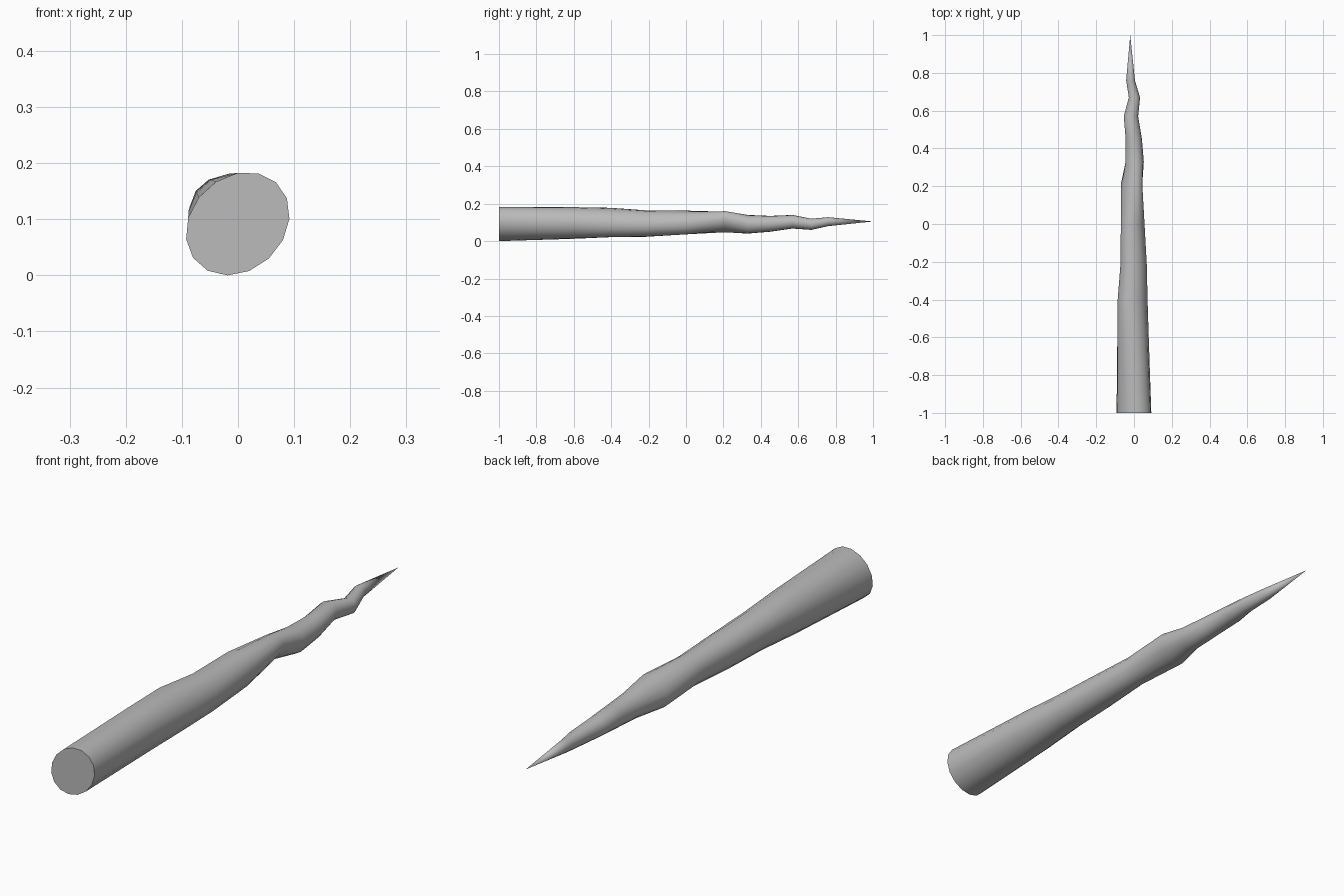
import bpy, bmesh, math

if "Cube" in bpy.data.objects:
    bpy.data.objects.remove(bpy.data.objects["Cube"])

SIDES = 15

# Cross-sections along the length: y, x min, x max, z min, z max, diagonal skew
SECTIONS = [
    (-1.00, -0.093, 0.092, 0.000, 0.184, 0.0016),
    (-0.60, -0.090, 0.078, 0.012, 0.182, 0.0000),
    (-0.40, -0.087, 0.072, 0.020, 0.178, -0.0010),
    (-0.22, -0.073, 0.068, 0.022, 0.165, -0.0005),
    (0.00, -0.070, 0.056, 0.035, 0.163, -0.0007),
    (0.21, -0.070, 0.045, 0.047, 0.160, 0.0014),
    (0.33, -0.045, 0.052, 0.040, 0.140, 0.0000),
    (0.45, -0.045, 0.042, 0.050, 0.135, 0.0000),
    (0.57, -0.055, 0.022, 0.067, 0.140, 0.0000),
    (0.67, -0.028, 0.032, 0.060, 0.120, 0.0000),
    (0.76, -0.042, 0.005, 0.080, 0.128, 0.0000),
]
TIP = (-0.02, 1.0, 0.105)


def skewed_ring(bm, y, x0, x1, z0, z1, skew):
    """Ellipse that fills the given box, leaning along a diagonal by skew."""
    cx, cz, hx, hz = (x0 + x1) / 2, (z0 + z1) / 2, (x1 - x0) / 2, (z1 - z0) / 2
    lean = skew / hx
    rest = math.sqrt(max(hz * hz - lean * lean, 0.0))
    ring = []
    for i in range(SIDES):
        a = 2 * math.pi * i / SIDES
        # start the angle so that the corners line up between sections
        a -= math.atan2(lean, rest) / 2
        c, s = math.cos(a), math.sin(a)
        ring.append(bm.verts.new((cx + hx * c, y, cz + lean * c + rest * s)))
    return ring


# Tapering gnarled spike
bm = bmesh.new()
rings = [skewed_ring(bm, *section) for section in SECTIONS]
tip = bm.verts.new(TIP)
for a, b in zip(rings, rings[1:]):
    for i in range(SIDES):
        j = (i + 1) % SIDES
        bm.faces.new((a[i], a[j], b[j], b[i]))
for i in range(SIDES):
    bm.faces.new((rings[-1][i], rings[-1][(i + 1) % SIDES], tip))

# Flat butt end
bm.faces.new(rings[0])
bmesh.ops.recalc_face_normals(bm, faces=bm.faces)

mesh = bpy.data.meshes.new("spike")
bm.to_mesh(mesh)
bm.free()
spike = bpy.data.objects.new("spike", mesh)
bpy.context.collection.objects.link(spike)

grey = bpy.data.materials.new("plain grey")
grey.diffuse_color = (0.5, 0.5, 0.5, 1)
grey.use_nodes = True
grey.node_tree.nodes["Principled BSDF"].inputs["Base Color"].default_value = grey.diffuse_color
mesh.materials.append(grey)

# Smooth sides with a crisp rim
bpy.context.view_layer.objects.active = spike
spike.select_set(True)
bpy.ops.object.shade_smooth_by_angle(angle=math.radians(50))
